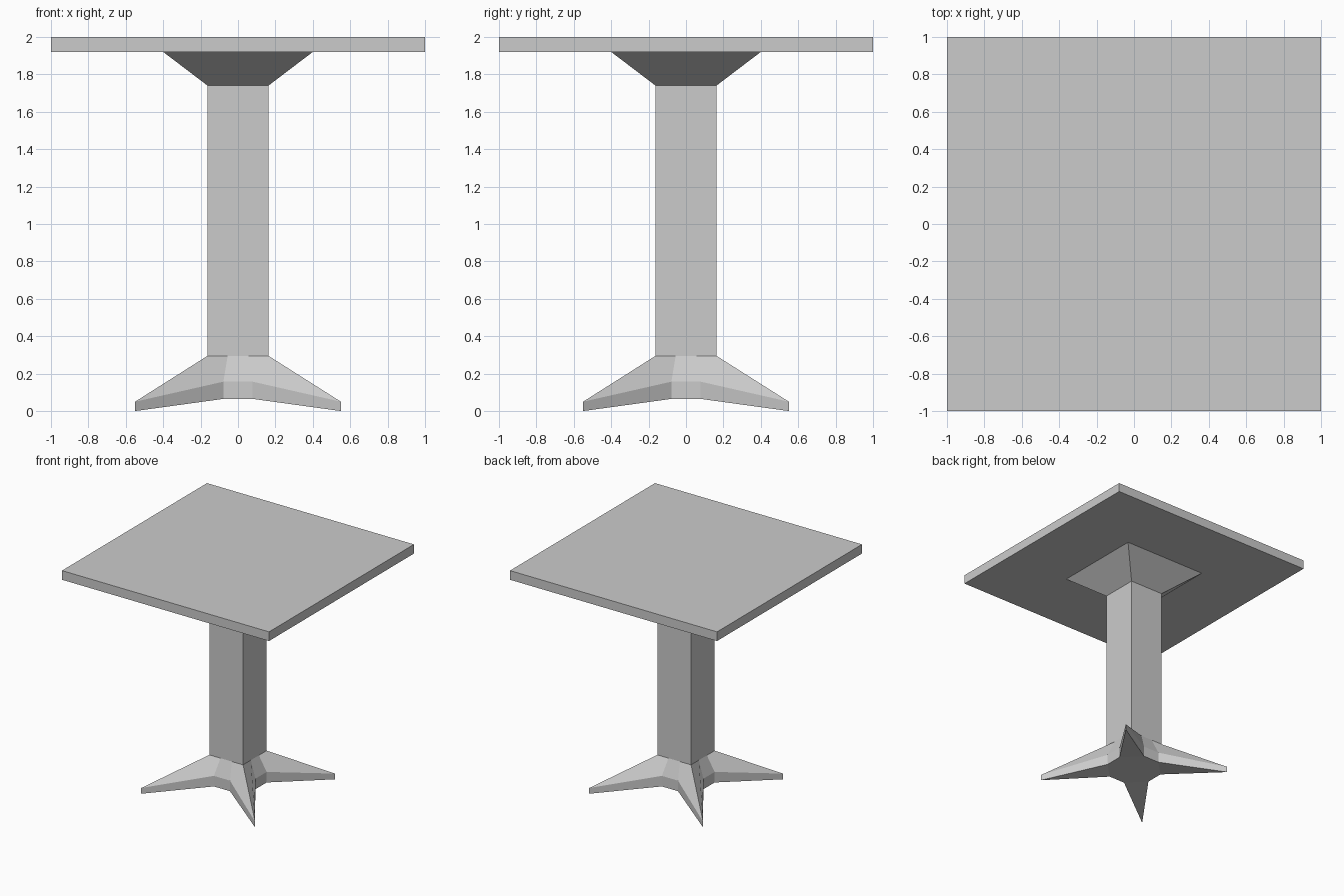
import bpy
from mathutils import Matrix, Vector
from math import pi

if "Cube" in bpy.data.objects:
    bpy.data.objects.remove(bpy.data.objects["Cube"])


def make_object(name, verts, faces):
    mesh = bpy.data.meshes.new(name)
    mesh.from_pydata(verts, [], faces)
    mesh.update()
    obj = bpy.data.objects.new(name, mesh)
    bpy.context.collection.objects.link(obj)
    return obj


def ring(points):
    """Repeat one side's points around the four sides."""
    return [Matrix.Rotation(k * pi / 2, 3, 'Z') @ Vector(p)
            for k in range(4) for p in points]


def loft(name, rings, cap_bottom=False, cap_top=False):
    """Join equal rings, listed from bottom to top, with quads."""
    n = len(rings[0])
    verts = [v for r in rings for v in r]
    faces = [(a * n + i, a * n + (i + 1) % n, (a + 1) * n + (i + 1) % n, (a + 1) * n + i)
             for a in range(len(rings) - 1) for i in range(n)]
    if cap_bottom:
        faces.append(tuple(reversed(range(n))))
    if cap_top:
        faces.append(tuple(range(len(verts) - n, len(verts))))
    return make_object(name, verts, faces)


def square(half, z):
    return ring([(-half, -half, z)])


POST = 0.163
POST_BOTTOM = 0.295

# Square table top
loft("table_top", [square(1.0, 1.92), square(1.0, 2.0)], True, True)

# Square post flaring out under the top
loft("post", [square(POST, POST_BOTTOM), square(POST, 1.74), square(0.4, 1.92)])

# Four-pointed star foot: each side is a corner tip and two inner points
low = ring([(-0.55, -0.55, 0.0), (-0.078, -0.222, 0.065), (0.078, -0.222, 0.065)])
rim = ring([(-0.55, -0.55, 0.05), (-0.078, -0.222, 0.157), (0.078, -0.222, 0.157)])
neck = ring([(-POST, -POST, POST_BOTTOM), (-0.055, -POST, POST_BOTTOM),
             (0.055, -POST, POST_BOTTOM)])
foot = loft("star_foot", [low, rim, neck])

# Underside: one triangle per arm and a flat octagon in the middle
arms = [(i, (i - 1) % 12, i + 1) for i in range(0, 12, 3)]
middle = tuple(i for i in reversed(range(12)) if i % 3)
make_object("foot_underside", low, arms + [middle])
